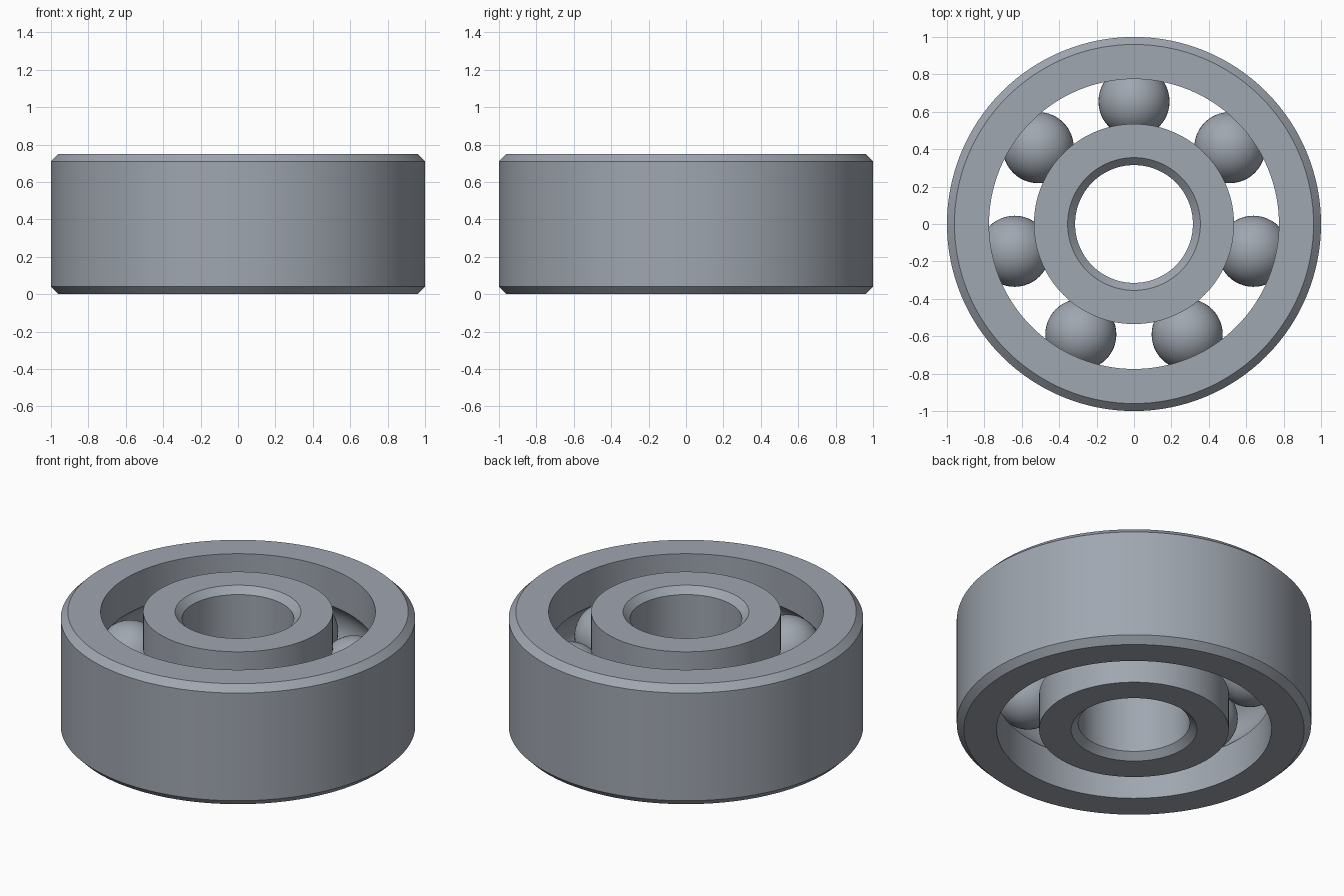
import bpy, bmesh
from math import pi, sin, cos, acos, radians
from mathutils import Matrix

cube = bpy.data.objects.get("Cube")
if cube:
    bpy.data.objects.remove(cube, do_unlink=True)

HEIGHT, CHAMFER = 0.75, 0.04
OUTER, RACE_OUT, RACE_IN, BORE = 1.0, 0.775, 0.535, 0.315
BALL, PITCH, BALL_COUNT = 0.19, 0.655, 7
MID = HEIGHT / 2

# Brushed steel for every part
steel = bpy.data.materials.new("steel grey")
steel.use_nodes = True
colour = (0.35, 0.385, 0.435, 1)
steel.diffuse_color = colour
steel.node_tree.nodes["Principled BSDF"].inputs["Base Color"].default_value = colour


def finish(name, bm):
    bmesh.ops.recalc_face_normals(bm, faces=bm.faces)
    mesh = bpy.data.meshes.new(name)
    bm.to_mesh(mesh)
    bm.free()
    mesh.materials.append(steel)
    obj = bpy.data.objects.new(name, mesh)
    bpy.context.collection.objects.link(obj)
    bpy.ops.object.select_all(action='DESELECT')
    obj.select_set(True)
    bpy.context.view_layer.objects.active = obj
    bpy.ops.object.shade_smooth_by_angle(angle=radians(30))
    return obj


def ring(name, plain, race, segments=128, groove_steps=16):
    """Lathe a ring with a chamfered plain wall and a ball groove in its race."""
    side = 1 if race > plain else -1      # direction from plain wall to race
    lip = plain + side * CHAMFER
    profile = [(race, 0), (lip, 0), (plain, CHAMFER),
               (plain, HEIGHT - CHAMFER), (lip, HEIGHT), (race, HEIGHT)]
    half = acos(abs(race - PITCH) / BALL)
    for i in range(groove_steps + 1):
        a = half - 2 * half * i / groove_steps
        profile.append((PITCH - side * BALL * cos(a), MID + BALL * sin(a)))
    bm = bmesh.new()
    verts = [bm.verts.new((r, 0, z)) for r, z in profile]
    edges = [bm.edges.new((v, verts[i - 1])) for i, v in enumerate(verts)]
    bmesh.ops.spin(bm, geom=verts + edges, cent=(0, 0, 0), axis=(0, 0, 1),
                   angle=2 * pi, steps=segments, use_merge=True)
    bmesh.ops.remove_doubles(bm, verts=bm.verts, dist=1e-5)
    return finish(name, bm)


# Outer and inner races
ring("outer_ring", OUTER, RACE_OUT)
ring("inner_ring", BORE, RACE_IN)

# Evenly spaced balls, the first at the back
for n in range(BALL_COUNT):
    a = pi / 2 + 2 * pi * n / BALL_COUNT
    bm = bmesh.new()
    bmesh.ops.create_uvsphere(
        bm, u_segments=48, v_segments=24, radius=BALL,
        matrix=Matrix.Translation((PITCH * cos(a), PITCH * sin(a), MID)))
    finish(f"ball_{n + 1}", bm)
